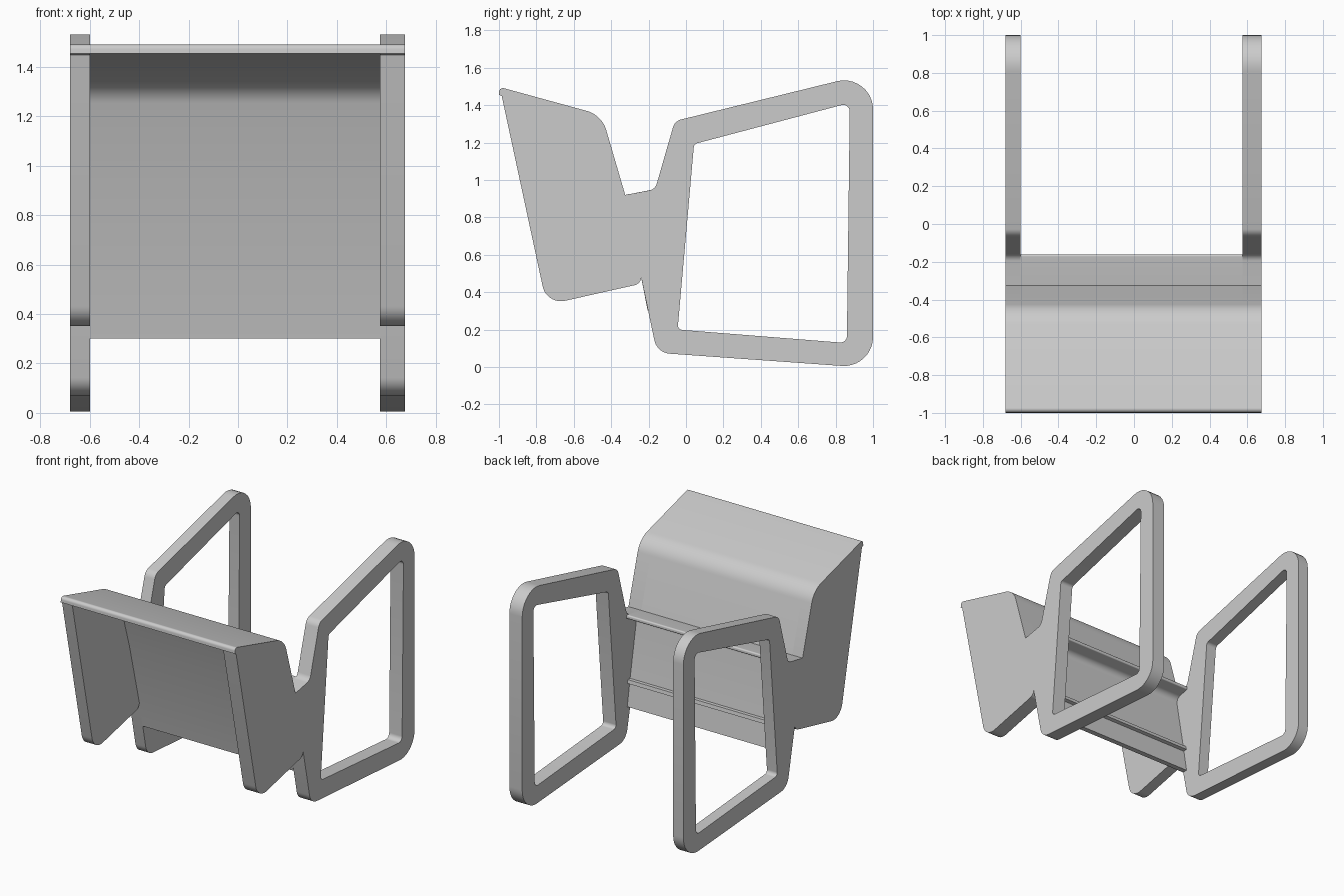
import bpy, math
from mathutils import Vector

if "Cube" in bpy.data.objects:
    bpy.data.objects.remove(bpy.data.objects["Cube"])


def rounded(points, steps=10):
    """Polygon of (y, z, radius) corners turned into a rounded outline."""
    out = []
    n = len(points)
    for i, (y, z, r) in enumerate(points):
        p = Vector((y, z))
        if r == 0:
            out.append(p)
            continue
        a = (Vector(points[i - 1][:2]) - p).normalized()
        b = (Vector(points[(i + 1) % n][:2]) - p).normalized()
        half = a.angle(b) / 2
        d = r / math.tan(half)
        c = p + (a + b).normalized() * (r / math.sin(half))
        u, v = p + a * d - c, p + b * d - c
        ang = u.angle(v)
        for k in range(steps + 1):
            t = k / steps
            out.append(c + (u * math.sin((1 - t) * ang) + v * math.sin(t * ang)) / math.sin(ang))
    return out


def extrude_profile(name, loops, x0, x1):
    """Fill side-view outlines (with holes) and extrude them from x0 to x1."""
    cu = bpy.data.curves.new(name, 'CURVE')
    cu.dimensions = '2D'
    cu.fill_mode = 'BOTH'
    cu.extrude = (x1 - x0) / 2
    for loop in loops:
        pts = rounded(loop)
        sp = cu.splines.new('POLY')
        sp.points.add(len(pts) - 1)
        for q, p in zip(sp.points, pts):
            q.co = (p.x, p.y, 0, 1)
        sp.use_cyclic_u = True
    ob = bpy.data.objects.new(name, cu)
    bpy.context.collection.objects.link(ob)
    ob.rotation_euler = (math.pi / 2, 0, math.pi / 2)
    ob.location.x = (x0 + x1) / 2
    bpy.ops.object.select_all(action='DESELECT')
    ob.select_set(True)
    bpy.context.view_layer.objects.active = ob
    bpy.ops.object.convert(target='MESH')
    bpy.ops.object.shade_smooth_by_angle(angle=math.radians(30))
    return bpy.context.object


# Side loop frame: outer outline and opening
frame_outer = [(-.325, .92, 0), (-.165, .95, .05), (-.06, 1.315, .06), (1, 1.575, .155),
               (1, -.006, .155), (-.155, .076, .09), (-.24, .48, 0)]
frame_hole = [(.043, 1.192, .025), (.876, 1.412, .035), (.86, .128, .035), (-.045, .2, .025)]

# Cheek that closes the end of the hood
cheek = [(-1, 1.455, 0), (-.997, 1.497, .02), (-.45, 1.347, .15), (-.325, .92, 0),
         (-.232, .447, .045), (-.745, .332, .1), (-.985, 1.448, 0)]

# Hood sheet with back panel, rear ledge and lower rib
hood = [(-1, 1.455, 0), (-.997, 1.497, .02), (-.45, 1.347, .15), (-.325, .92, 0),
        (-.162, .951, .01), (-.16, .925, .008), (-.275, .9, .045),
        (-.2, .49, 0), (-.175, .49, 0), (-.17, .465, 0), (-.195, .46, 0),
        (-.168, .302, 0), (-.205, .302, 0), (-.24, .48, 0), (-.35, .92, 0),
        (-.472, 1.322, .13), (-.975, 1.458, 0)]

for side, x0, x1 in (("left", -.68, -.6), ("right", .575, .675)):
    extrude_profile(side + "_frame", [frame_outer, frame_hole], x0, x1)
    extrude_profile(side + "_cheek", [cheek], x0, x1)
extrude_profile("hood_panel", [hood], -.6, .575)
